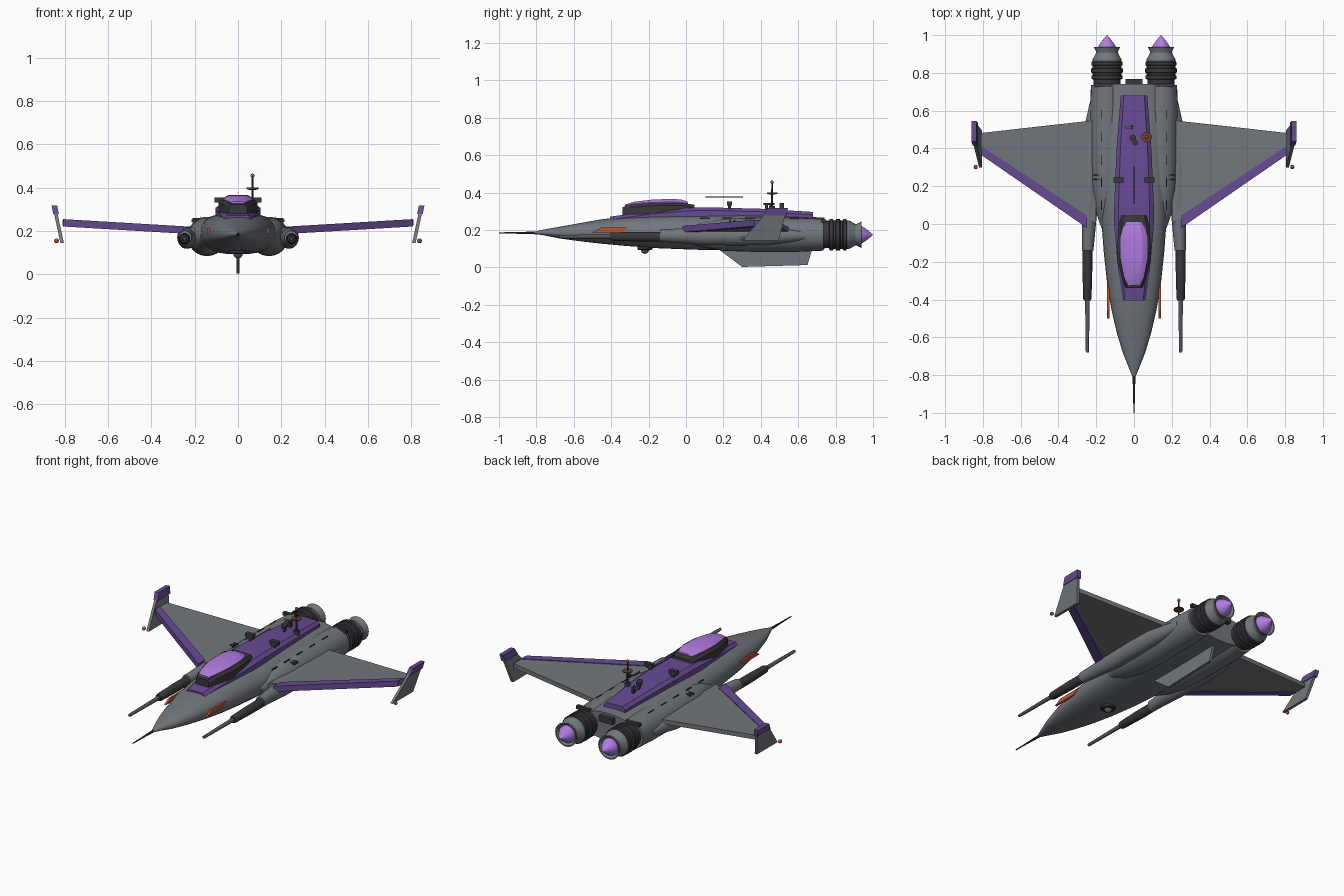
import bpy, bmesh, math
from mathutils import Vector

if "Cube" in bpy.data.objects:
    bpy.data.objects.remove(bpy.data.objects["Cube"])


def mat(name, r, g, b):
    m = bpy.data.materials.new(name)
    m.diffuse_color = (r, g, b, 1)
    m.use_nodes = True
    m.node_tree.nodes["Principled BSDF"].inputs["Base Color"].default_value = m.diffuse_color
    return m


GREY = mat("hull_grey", .165, .185, .205)
MID = mat("barrel_grey", .10, .105, .115)
DARK = mat("dark_metal", .04, .04, .045)
PURPLE = mat("purple_paint", .135, .07, .29)
GLOW = mat("light_purple", .44, .20, .75)
ORANGE = mat("orange_paint", .52, .09, .03)
RED = mat("red_light", .50, .07, .045)
BROWN = mat("brown_dish", .13, .055, .03)


def loft(name, rings, m):
    """Skin a list of equal-length closed rings and cap both ends."""
    bm = bmesh.new()
    vs = [[bm.verts.new(p) for p in r] for r in rings]
    n = len(vs[0])
    for a, b in zip(vs, vs[1:]):
        for i in range(n):
            j = (i + 1) % n
            bm.faces.new((a[i], a[j], b[j], b[i]))
    bm.faces.new(vs[0])
    bm.faces.new(vs[-1])
    bmesh.ops.recalc_face_normals(bm, faces=bm.faces)
    me = bpy.data.meshes.new(name)
    bm.to_mesh(me)
    bm.free()
    me.materials.append(m)
    ob = bpy.data.objects.new(name, me)
    bpy.context.collection.objects.link(ob)
    return ob


def oval(y, cx, cz, rx, up, down, n=24, e=2.0):
    """Superellipse ring in the xz plane."""
    pts = []
    for i in range(n):
        a = 2 * math.pi * i / n
        c, s = math.cos(a), math.sin(a)
        pts.append((cx + rx * math.copysign(abs(c) ** (2 / e), c), y,
                    cz + (up if s > 0 else down) * math.copysign(abs(s) ** (2 / e), s)))
    return pts


def tube(name, cx, cz, prof, m, n=24):
    """Round part along y from (y, radius) pairs."""
    return loft(name, [oval(y, cx, cz, r, r, r, n) for y, r in prof], m)


def post(name, x, y, prof, m, n=16):
    """Round part along z from (z, radius) pairs."""
    return loft(name, [[(x + r * math.cos(2 * math.pi * i / n), y + r * math.sin(2 * math.pi * i / n), z)
                        for i in range(n)] for z, r in prof], m)


def plate(name, pts, offset, m):
    """Polygon thickened evenly along offset."""
    o = Vector(offset) / 2
    return loft(name, [[Vector(p) - o for p in pts], [Vector(p) + o for p in pts]], m)


def box(name, c, s, m):
    x, y, z = c
    a, b = s[0] / 2, s[1] / 2
    return plate(name, [(x - a, y - b, z), (x + a, y - b, z), (x + a, y + b, z), (x - a, y + b, z)], (0, 0, s[2]), m)


def ball(name, x, y, z, r, m):
    return post(name, x, y, [(z - r * math.cos(math.pi * k / 8), r * max(.02, math.sin(math.pi * k / 8)))
                             for k in range(9)], m, 12)


# Fuselage: y, half width, top z, bottom z
stations = [(-.82, .004, .189, .181), (-.76, .028, .203, .172), (-.68, .06, .217, .156), (-.58, .09, .235, .142),
            (-.46, .118, .256, .128), (-.32, .142, .274, .115), (-.15, .16, .286, .103), (.05, .175, .291, .095),
            (.3, .19, .288, .092), (.55, .19, .278, .094), (.74, .18, .266, .1)]
loft("fuselage", [oval(y, 0, .185, w, t - .185, .185 - b, 28, 2.25) for y, w, t, b in stations], GREY)
tube("nose_probe", 0, .185, [(-1, .003), (-.9, .005), (-.8, .008)], DARK, 10)

# Purple dorsal spine
spine = [(-.405, .062, .272), (-.2, .088, .30), (0, .105, .318), (.1, .105, .322), (.4, .092, .314), (.68, .07, .297)]
loft("dorsal_spine", [[(-w, y, z - .06), (-w, y, z - .016), (-.78 * w, y, z), (.78 * w, y, z), (w, y, z - .016),
                       (w, y, z - .06)] for y, w, z in spine], PURPLE)

# Canopy frame and glass
frame = [(-.34, .042, .322), (-.3, .06, .335), (-.18, .09, .345), (-.02, .084, .346), (.045, .066, .335)]
loft("canopy_frame", [[(-w, y, .28), (-w, y, z - .015), (-.82 * w, y, z), (.82 * w, y, z), (w, y, z - .015),
                       (w, y, .28)] for y, w, z in frame], DARK)
glass = [(-.325, .03, .336), (-.28, .052, .351), (-.18, .071, .363), (-.07, .071, .367), (-.02, .058, .362),
         (.012, .042, .35)]
loft("canopy_glass", [[(-w, y, .325), (-w, y, .325 + .6 * (z - .325)), (-.62 * w, y, z), (.62 * w, y, z),
                       (w, y, .325 + .6 * (z - .325)), (w, y, .325)] for y, w, z in glass], GLOW)

# Belly fin, sensor turret, tail box
plate("belly_fin", [(0, .17, .1), (0, .3, .003), (0, .65, .013), (0, .675, .1)], (.016, 0, 0), GREY)
post("belly_sensor_ring", 0, -.22, [(.12, .04), (.098, .04), (.093, .034)], DARK)
ball("belly_sensor", 0, -.22, .095, .022, MID)
box("tail_box", (0, .75, .235), (.09, .035, .035), DARK)

for s, side in ((-1, "left"), (1, "right")):
    # Engine housing, rings, nozzle and exhaust
    ex, ez = .143 * s, .175
    tube(side + "_engine_housing", ex, ez, [(-.02, .03), (.08, .065), (.2, .086), (.35, .091), (.6, .091), (.735, .085)], GREY)
    tube(side + "_engine_rings", ex, ez, [(.72, .072), (.765, .072), (.768, .083), (.785, .083), (.788, .077), (.8, .077),
         (.803, .084), (.822, .084), (.825, .077), (.838, .077), (.841, .083), (.858, .083), (.861, .07)], DARK)
    tube(side + "_nozzle", ex, ez, [(.855, .076), (.87, .077), (.905, .058), (.912, .058), (.938, .071), (.938, .064),
         (.915, .045)], GREY)
    tube(side + "_exhaust_cone", ex, ez, [(.912, .052), (.935, .049), (.955, .037), (.98, .018), (1, .001)], GLOW)

    # Side pod with cannon
    pod = [(-.14, .245, .03, .032), (-.05, .24, .034, .038), (.1, .235, .043, .05), (.3, .235, .046, .052),
           (.45, .23, .047, .048), (.64, .21, .025, .025)]
    loft(side + "_side_pod", [oval(y, cx * s, .17, rx, rz, rz) for y, cx, rx, rz in pod], GREY)
    cx = .247 * s
    tube(side + "_cannon_body", cx, .165, [(-.405, .018), (-.395, .022), (-.25, .026), (-.12, .026)], DARK, 16)
    tube(side + "_cannon_barrel", cx, .165, [(-.68, .008), (-.66, .009), (-.4, .012)], MID, 12)

    # Wing with purple leading edge
    plate(side + "_wing", [(.2 * s, .0, .202), (.81 * s, .39, .238), (.81 * s, .482, .238), (.2 * s, .55, .202)],
          (0, 0, .026), GREY)
    plate(side + "_wing_leading_edge", [(.25 * s, -.02, .205), (.808 * s, .365, .238), (.808 * s, .412, .238),
          (.25 * s, .045, .205)], (0, 0, .034), PURPLE)

    # Winglet, cap and tip light
    plate(side + "_winglet", [(.812 * s, .30, .145), (.812 * s, .495, .145), (.842 * s, .532, .285),
          (.842 * s, .42, .285)], (.016, 0, 0), GREY)
    plate(side + "_winglet_cap", [(.84 * s, .415, .278), (.84 * s, .538, .278), (.848 * s, .545, .318),
          (.848 * s, .437, .318)], (.026, 0, 0), PURPLE)
    ball(side + "_tip_light", .838 * s, .302, .155, .011, RED if s < 0 else MID)

    # Orange nose slash
    plate(side + "_nose_slash", [(.137 * s, -.5, .188), (.137 * s, -.345, .188), (.137 * s, -.305, .213),
          (.137 * s, -.455, .213)], (.012, 0, 0), ORANGE)

    # Spine boxes, housing clamps and panel seams
    box(side + "_spine_box", (.082 * s, .232, .343), (.052, .026, .022), DARK)
    box(side + "_spine_box_foot", (.076 * s, .232, .322), (.02, .016, .03), DARK)
    for k, y in enumerate((.235, .26)):
        box(f"{side}_clamp_{k}", (.192 * s, y, .248), (.045, .006, .012), DARK)
    for k in range(5):
        box(f"{side}_seam_{k}", (.172 * s, .1 + k * .12, .262), (.004, .05, .008), DARK)
    box(side + "_rear_vent", (.165 * s, .735, .25), (.09, .02, .02), DARK)

# Mast with dish and red light
post("mast", .067, .46, [(.3, .005), (.45, .004)], DARK, 8)
post("mast_dish", .067, .46, [(.39, .014), (.394, .028), (.4, .028)], BROWN)
post("mast_base", .067, .46, [(.3, .016), (.328, .016)], DARK)
ball("mast_light", .067, .46, .456, .009, RED)

# Small dorsal fittings
for k, (x, y, r) in enumerate(((-.006, .455, .018), (.006, .43, .015))):
    post(f"dorsal_knob_{k}", x, y, [(.3, r * .5), (.333, r * .5), (.335, r), (.346, r)], DARK, 12)
box("dorsal_sensor", (-.03, .512, .338), (.03, .014, .012), MID)
box("dorsal_sensor_arm", (-.01, .512, .325), (.012, .024, .04), DARK)
box("dorsal_wire", (0, .205, .377), (.003, .2, .003), DARK)

# Smooth shading with sharp edges kept
for ob in bpy.context.scene.objects:
    ob.select_set(True)
    bpy.context.view_layer.objects.active = ob
bpy.ops.object.shade_smooth_by_angle(angle=math.radians(28))
